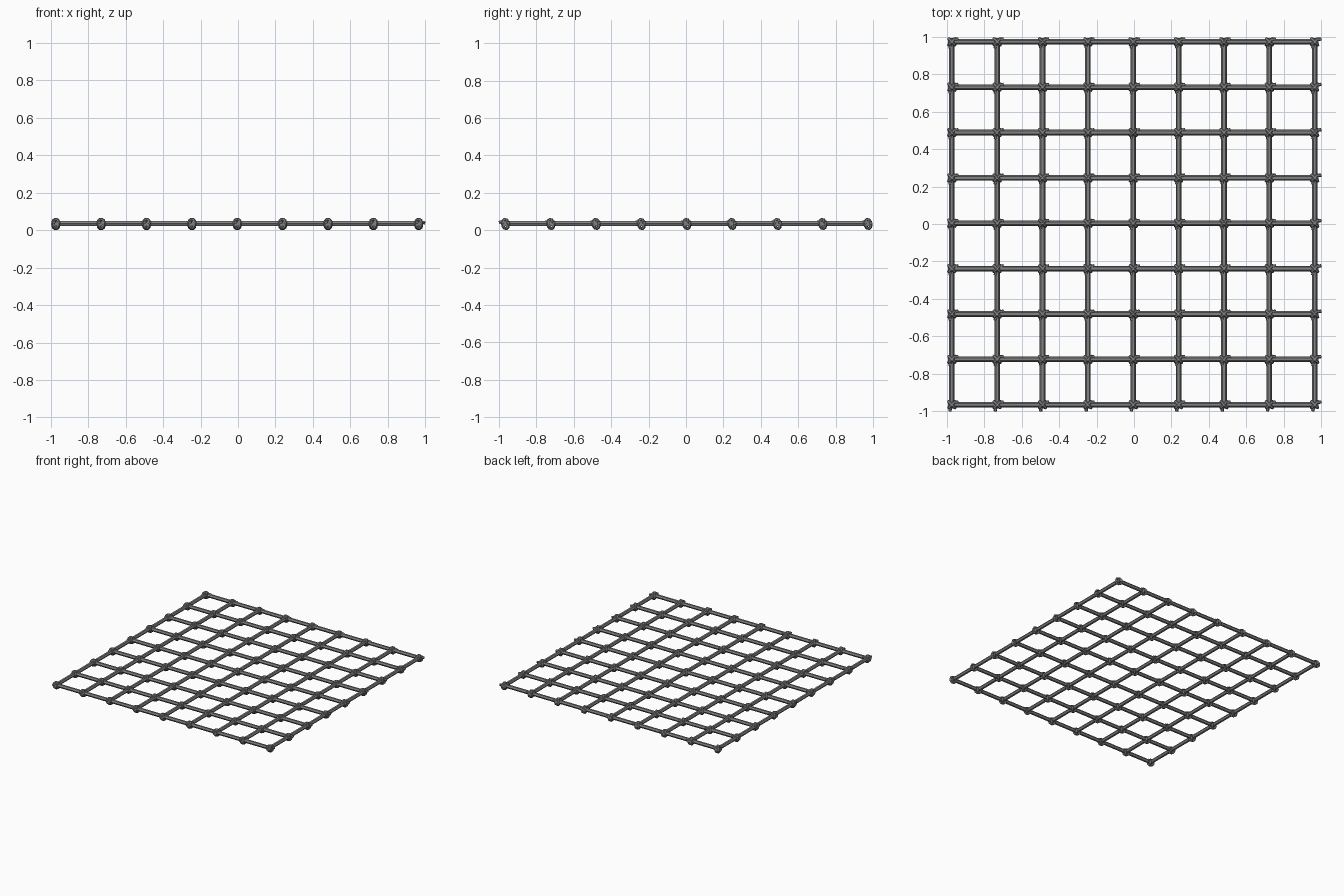
import bpy
import bmesh
from math import sin, cos, pi
from mathutils import Vector, Matrix

if "Cube" in bpy.data.objects:
    bpy.data.objects.remove(bpy.data.objects["Cube"])

# One rope colour
rope_mat = bpy.data.materials.new("grey rope")
rope_mat.use_nodes = True
GREY = (0.23, 0.23, 0.23, 1)
rope_mat.diffuse_color = GREY
rope_mat.node_tree.nodes["Principled BSDF"].inputs["Base Color"].default_value = GREY

COUNT, STEP = 9, 0.2423
ROPE_Z, ROPE_R = 0.036, 0.015
CENTRE = Vector((-0.004, 0.004, 0))
offsets = [(i - (COUNT - 1) / 2) * STEP for i in range(COUNT)]
REACH = offsets[-1] + 0.02


def rope_mesh():
    """Six-sided rope along x with a flat side on top."""
    bm = bmesh.new()
    bmesh.ops.create_cone(bm, cap_ends=True, segments=6, radius1=ROPE_R, radius2=ROPE_R,
                          depth=2 * REACH, matrix=Matrix.Rotation(pi / 2, 4, "Y"))
    mesh = bpy.data.meshes.new("rope")
    bm.to_mesh(mesh)
    bm.free()
    mesh.materials.append(rope_mat)
    return mesh


def knot_mesh(paths, radius):
    """Turn paths of (points, closed) into one mesh of strands."""
    curve = bpy.data.curves.new("knot", "CURVE")
    curve.dimensions = "3D"
    curve.bevel_depth = radius
    curve.bevel_resolution = 1
    curve.use_fill_caps = True
    for points, closed in paths:
        spline = curve.splines.new("POLY")
        spline.points.add(len(points) - 1)
        for slot, p in zip(spline.points, points):
            slot.co = (*p, 1)
        spline.use_cyclic_u = closed
    helper = bpy.data.objects.new("knot", curve)
    mesh = bpy.data.meshes.new_from_object(helper)
    bpy.data.objects.remove(helper)
    mesh.materials.clear()
    mesh.materials.append(rope_mat)
    mesh.shade_flat()
    return mesh


def place(name, mesh, location, turn=0):
    ob = bpy.data.objects.new(name, mesh)
    ob.location = location
    ob.rotation_euler.z = turn
    bpy.context.collection.objects.link(ob)


def loop(u, v, n=10):
    """Closed ellipse spanned by two half axes."""
    u, v = Vector(u), Vector(v)
    return [u * cos(2 * pi * i / n) + v * sin(2 * pi * i / n) for i in range(n)], True


# Straight ropes in both directions
rope = rope_mesh()
for d in offsets:
    place("cross_rope", rope, CENTRE + Vector((0, d, ROPE_Z)))
    place("long_rope", rope, CENTRE + Vector((d, 0, ROPE_Z)), pi / 2)

# Knot: two diagonal wraps and two loose ends
D = 0.016
knot = knot_mesh([
    loop((D, D, -0.004), (0, 0, 0.024)),
    loop((D, -D, 0.004), (0, 0, 0.024)),
    ([(0, 0, 0.012), (0.016, 0.012, 0.01), (0.034, 0.015, 0.006)], False),
    ([(0, 0, 0.014), (-0.008, -0.02, 0.012), (-0.01, -0.034, 0.008)], False),
], 0.009)
for x in offsets:
    for y in offsets:
        place("knot", knot, CENTRE + Vector((x, y, 0.033)))
